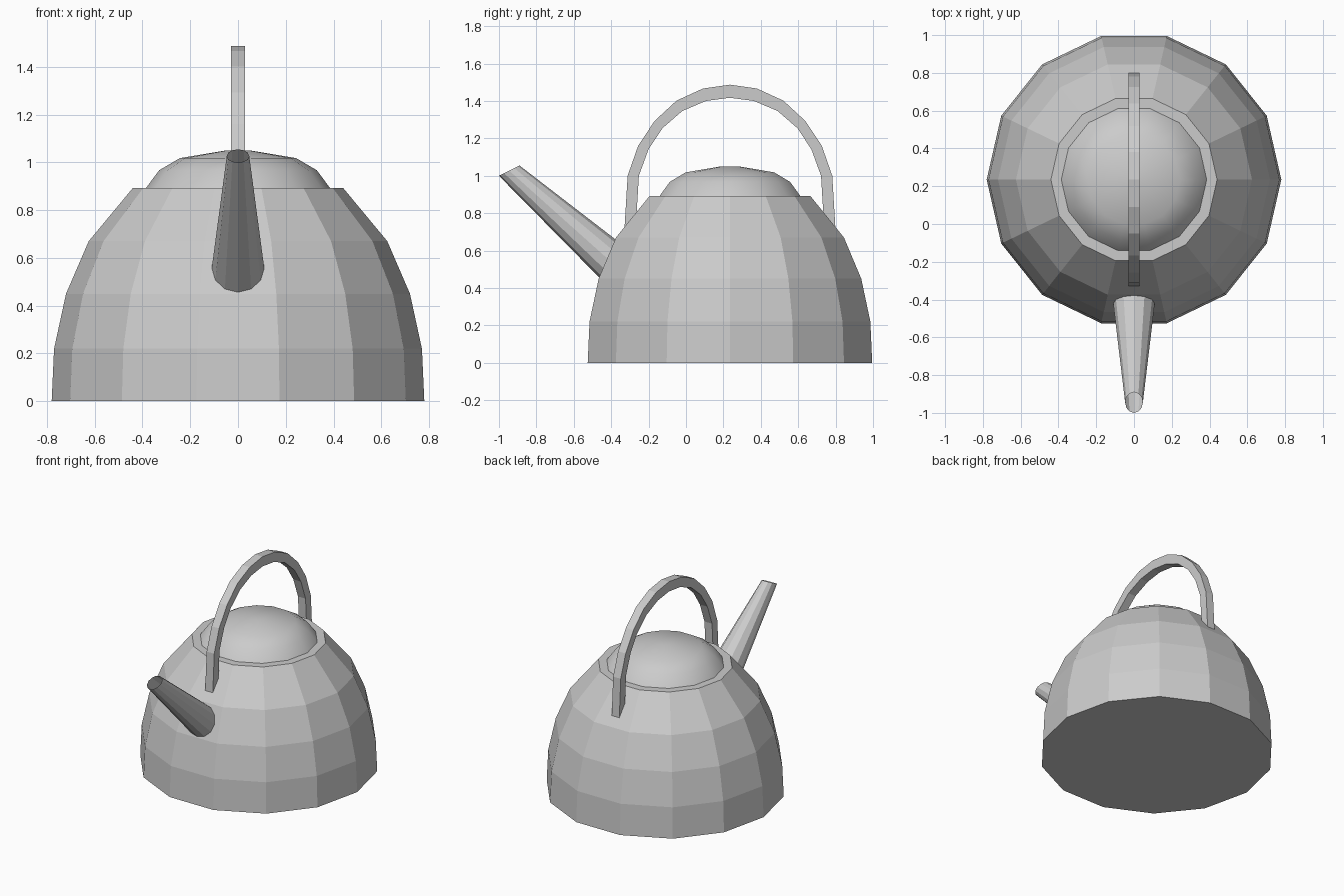
import bpy
from math import sin, cos, tau, radians
from mathutils import Vector

if "Cube" in bpy.data.objects:
    bpy.data.objects.remove(bpy.data.objects["Cube"])

CY = 0.235    # kettle axis in y


def make(name, verts, faces, smooth=None):
    me = bpy.data.meshes.new(name)
    me.from_pydata(verts, [], faces)
    ob = bpy.data.objects.new(name, me)
    bpy.context.collection.objects.link(ob)
    bpy.ops.object.select_all(action='DESELECT')
    bpy.context.view_layer.objects.active = ob
    ob.select_set(True)
    if smooth:
        bpy.ops.object.shade_smooth_by_angle(angle=radians(smooth))
    return ob


def bridge(rings, n):
    """Quads joining consecutive rings of n vertices."""
    return [(r * n + i, r * n + (i + 1) % n, (r + 1) * n + (i + 1) % n, (r + 1) * n + i)
            for r in range(rings - 1) for i in range(n)]


def revolve(name, profile, n=14, cap_bottom=False, cap_top=False, smooth=None):
    verts = [(r * cos(tau * i / n), CY + r * sin(tau * i / n), z)
             for r, z in profile for i in range(n)]
    faces = bridge(len(profile), n)
    if cap_bottom:
        faces.append(tuple(reversed(range(n))))
    if cap_top:
        faces.append(tuple(range(len(verts) - n, len(verts))))
    return make(name, verts, faces, smooth)


# Faceted body with a flat rim
revolve("body", [(0.78, 0), (0.77, 0.22), (0.72, 0.45), (0.625, 0.67),
                 (0.44, 0.893), (0.385, 0.893)], cap_bottom=True)

# Smooth domed lid
revolve("lid", [(0.385, 0.893), (0.33, 0.967), (0.243, 1.018), (0.05, 1.05)],
        cap_top=True, smooth=40)

# Arched handle: half profile (outer, inner) mirrored about the kettle axis
half = [((-0.33, 0.70), (-0.27, 0.70)), ((-0.312, 1.0), (-0.252, 1.0)),
        ((-0.256, 1.16), (-0.2, 1.142)), ((-0.168, 1.293), (-0.126, 1.254)),
        ((-0.05, 1.402), (-0.02, 1.346)), ((0.09, 1.466), (0.107, 1.4)),
        ((CY, 1.487), (CY, 1.417))]
flip = lambda p: (2 * CY - p[0], p[1])
path = half + [(flip(o), flip(i)) for o, i in reversed(half[:-1])]
verts = []
for o, i in path:
    verts += [(-0.03, *o), (0.03, *o), (0.03, *i), (-0.03, *i)]
last = len(verts) - 4
make("handle", verts, bridge(len(path), 4) +
     [(3, 2, 1, 0), (last, last + 1, last + 2, last + 3)])

# Tapered spout: skewed ring on the body wall to a slanted open tip
N = 12
root_c, root_u = Vector((0, -0.42, 0.557)), Vector((0, 0.04, 0.105))
tip_c, tip_u = Vector((0, -0.945, 1.027)), Vector((0, 0.055, 0.0275))
verts = []
for t in (-0.08, 1):
    c, u = root_c.lerp(tip_c, t), root_u.lerp(tip_u, t)
    rx = 0.11 + (0.047 - 0.11) * t
    for k in range(N):
        a = tau * k / N
        verts.append(c + Vector((rx * cos(a), 0, 0)) + u * sin(a))
faces = [tuple(reversed(f)) for f in bridge(2, N)]
make("spout", verts, faces)
